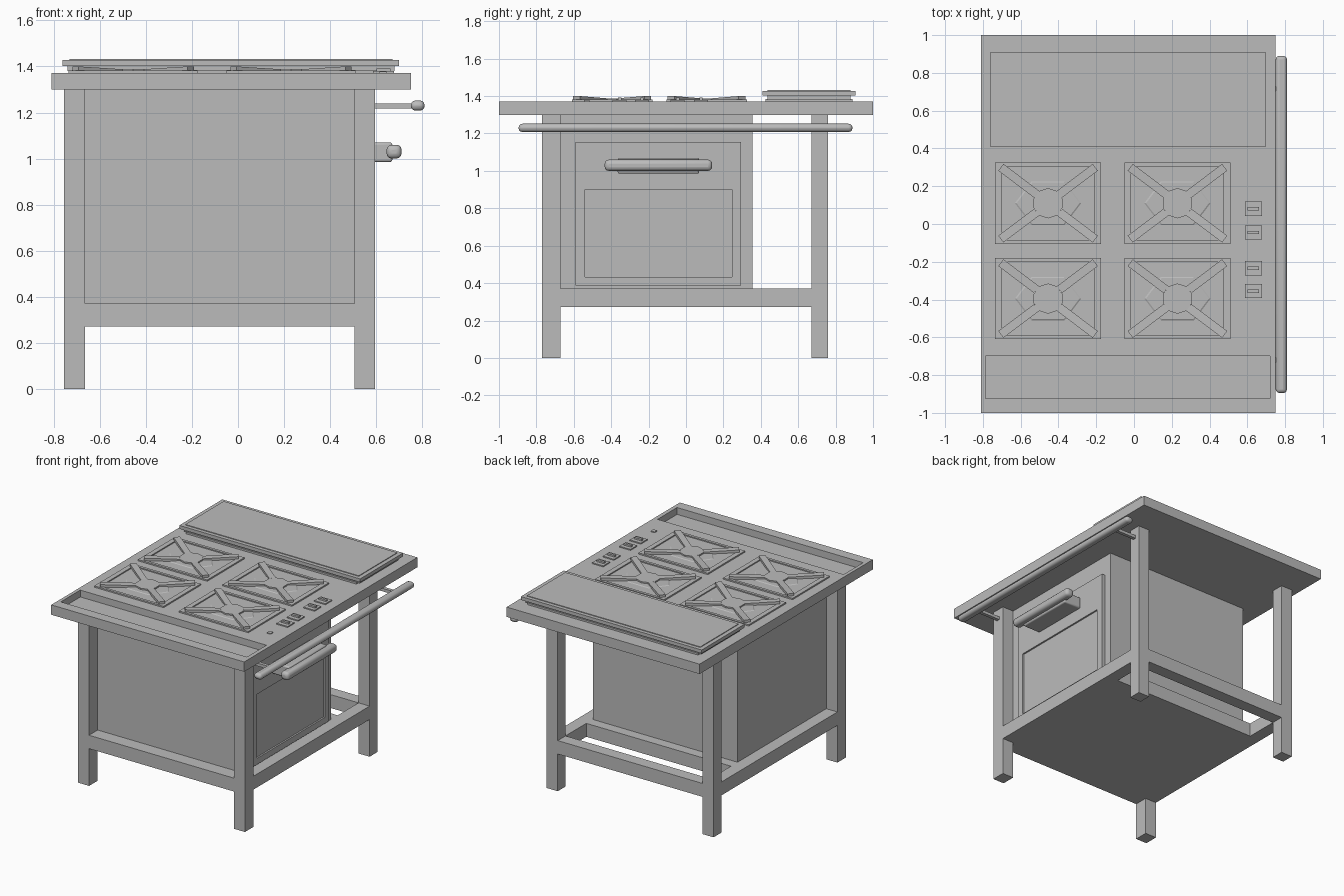
import bpy, bmesh, math
from mathutils import Vector

if "Cube" in bpy.data.objects:
    bpy.data.objects.remove(bpy.data.objects["Cube"], do_unlink=True)

GREY = (0.5, 0.5, 0.5, 1)
metal = bpy.data.materials.new("plain grey")
metal.use_nodes = True
metal.diffuse_color = GREY
metal.node_tree.nodes["Principled BSDF"].inputs["Base Color"].default_value = GREY


def finish(name, bm):
    bmesh.ops.recalc_face_normals(bm, faces=bm.faces[:])
    mesh = bpy.data.meshes.new(name)
    bm.to_mesh(mesh)
    bm.free()
    mesh.materials.append(metal)
    ob = bpy.data.objects.new(name, mesh)
    bpy.context.collection.objects.link(ob)
    return ob


def box_bm(x, y, z):
    bm = bmesh.new()
    bmesh.ops.create_cube(bm, size=1)
    for v in bm.verts:
        v.co = [(r[0] + r[1]) / 2 + c * (r[1] - r[0]) for c, r in zip(v.co, (x, y, z))]
    return bm


def box(name, x, y, z, bevel=0):
    ob = finish(name, box_bm(x, y, z))
    if bevel:
        mod = ob.modifiers.new("rounded edges", "BEVEL")
        mod.width = bevel
        mod.segments = 3
    return ob


def panel(name, x, y, z, axis, margins, depth):
    """Box whose +axis face carries a well (or a raised field if depth < 0)."""
    bm = box_bm(x, y, z)
    top = max(bm.faces, key=lambda f: f.calc_center_median()[axis])
    bmesh.ops.inset_region(bm, faces=[top], thickness=0.005)
    others = [i for i in range(3) if i != axis]
    limits = (x, y, z)
    centre = top.calc_center_median()
    for v in top.verts:
        for i, (low, high) in zip(others, margins):
            v.co[i] = limits[i][0] + low if v.co[i] < centre[i] else limits[i][1] - high
    top = bmesh.ops.extrude_discrete_faces(bm, faces=[top])["faces"][0]
    for v in top.verts:
        v.co[axis] -= depth
    return finish(name, bm)


def disc(name, centre, rx, ry, z0, z1, sides, turn=0, taper=1):
    bm = bmesh.new()
    bmesh.ops.create_cone(bm, cap_ends=True, segments=sides, radius1=1, radius2=taper, depth=1)
    for v in bm.verts:
        a = math.atan2(v.co.y, v.co.x) + turn
        r = v.co.xy.length
        v.co = (centre[0] + rx * r * math.cos(a), centre[1] + ry * r * math.sin(a),
                (z0 + z1) / 2 + v.co.z * (z1 - z0))
    return finish(name, bm)


# Worktop with front trough
panel("worktop", (-0.81, 0.75), (-1, 1), (1.3, 1.372), 2,
      ((0.025, 0.03), (0.075, 1.70)), 0.05)

# Legs and lower rails
XL, XR = (-0.755, -0.665), (0.505, 0.595)
YF, YB = (-0.77, -0.67), (0.67, 0.76)
RAIL = (0.272, 0.37)
for side, x in (("right", XL), ("left", XR)):
    for end, y in (("front", YF), ("back", YB)):
        box(f"{end}_{side}_leg", x, y, (0, 1.3))
    box(f"{side}_lower_rail", x, (YF[1], YB[0]), RAIL)
for end, y in (("front", YF), ("back", YB)):
    box(f"{end}_lower_rail", (XL[1], XR[0]), y, RAIL)

# Oven cabinet, its base and the door
box("cabinet_base", (XL[1], XR[0]), (YF[1], 0.43), RAIL)
box("oven_cabinet", (XL[1], XR[0]), (YF[1], 0.355), (0.37, 1.3))
panel("oven_door", (0.505, 0.53), (-0.59, 0.295), (0.387, 1.155), 0,
      ((0.05, 0.05), (0.045, 0.255)), 0.012)
box("door_handle_bracket", (0.53, 0.67), (-0.365, 0.07), (0.985, 1.07), 0.01)
box("door_handle", (0.645, 0.71), (-0.435, 0.14), (1.0, 1.06), 0.022)

# Towel rail on the oven side
box("towel_rail", (0.75, 0.81), (-0.895, 0.89), (1.208, 1.252), 0.02)
for end, y in (("front", -0.72), ("back", 0.715)):
    box(f"{end}_towel_rail_bracket", (0.59, 0.76), (y - 0.012, y + 0.012), (1.218, 1.24))

# Griddle
box("griddle_base", (-0.72, 0.66), (0.425, 0.89), (1.37, 1.385))
box("griddle_neck", (-0.74, 0.68), (0.435, 0.88), (1.38, 1.405))
panel("griddle_plate", (-0.762, 0.7), (0.41, 0.907), (1.402, 1.427), 2,
      ((0.03, 0.03), (0.027, 0.027)), -0.005)


# Burners: tray, bowl, cap and four sloping grate bars
def grate_bar(name, start, end, width):
    a, b = Vector(start), Vector(end)
    side = Vector((a.y - b.y, b.x - a.x, 0)).normalized() * width / 2
    bm = bmesh.new()
    rings = []
    for p, low, high in ((a, 1.372, 1.388), (b, 1.380, 1.400)):
        rings.append([bm.verts.new((q.x, q.y, h)) for q, h in
                      ((p - side, low), (p + side, low), (p + side, high), (p - side, high))])
    for i in range(4):
        j = (i + 1) % 4
        bm.faces.new((rings[0][i], rings[0][j], rings[1][j], rings[1][i]))
    for ring in rings:
        bm.faces.new(ring)
    return finish(name, bm)


for row, cy in (("back", 0.11), ("front", -0.395)):
    for col, cx in (("right", -0.455), ("left", 0.23)):
        tag = f"{row}_{col}"
        panel(f"{tag}_burner_tray", (cx - 0.28, cx + 0.28), (cy - 0.215, cy + 0.215),
              (1.365, 1.382), 2, ((0.035, 0.035), (0.02, 0.02)), 0.008)
        disc(f"{tag}_burner_bowl", (cx, cy), 0.185, 0.14, 1.37, 1.378, 6, math.pi / 6, 0.9)
        disc(f"{tag}_burner_cap", (cx, cy), 0.08, 0.08, 1.37, 1.388, 10)
        for sx in (-1, 1):
            for sy in (-1, 1):
                grate_bar(f"{tag}_grate_bar", (cx + sx * 0.06, cy + sy * 0.047, 0),
                          (cx + sx * 0.25, cy + sy * 0.19, 0), 0.045)

# Control switches
for y in (0.08, -0.045, -0.235, -0.355):
    box("switch_plate", (0.587, 0.677), (y - 0.038, y + 0.038), (1.368, 1.38))
    box("switch_grip", (0.602, 0.662), (y - 0.009, y + 0.009), (1.378, 1.392))
box("indicator", (0.615, 0.645), (-0.545, -0.515), (1.368, 1.378))

# Smooth shading only on the rounded bars
for ob in bpy.data.objects:
    if ob.name in ("door_handle", "towel_rail", "door_handle_bracket"):
        bpy.ops.object.select_all(action="DESELECT")
        ob.select_set(True)
        bpy.context.view_layer.objects.active = ob
        bpy.ops.object.shade_smooth_by_angle()
